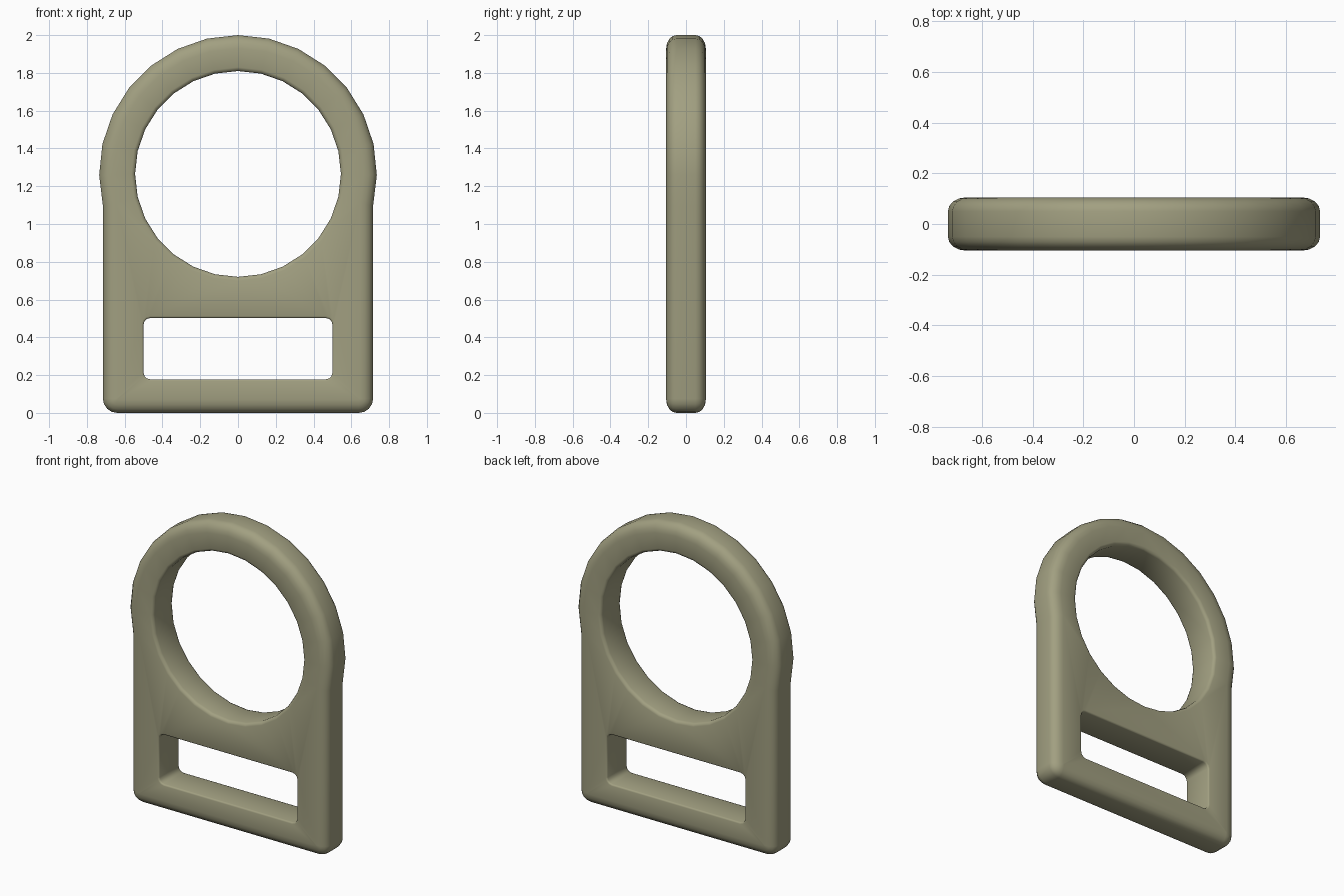
import bpy, bmesh
from math import sin, cos, pi, radians

if "Cube" in bpy.data.objects:
    bpy.data.objects.remove(bpy.data.objects["Cube"])

HALF = 0.105            # half thickness
CZ, R_OUT, R_HOLE = 1.265, 0.735, 0.545
SIDE = 0.715


def arc(cx, cz, r, a0, a1, n):
    return [(cx + r * cos(radians(a0 + (a1 - a0) * i / n)),
             cz + r * sin(radians(a0 + (a1 - a0) * i / n))) for i in range(n + 1)]


# Outlines in the x-z plane; d moves each outline into the material
def outer(d):
    c = 0.075
    return (arc(0, CZ, R_OUT - d, -13.4, 193.4, 16)
            + arc(c - SIDE, c, c - d, 180, 270, 4)
            + arc(SIDE - c, c, c - d, 270, 360, 4))


def hole(d):
    return arc(0, CZ, R_HOLE + d, 90, 450, 28)[:-1]


def slot(d):
    c, x, z0, z1 = 0.035, 0.5, 0.178, 0.502
    pts = []
    for cx, cz, a in ((x - c, z1 - c, 0), (c - x, z1 - c, 90),
                      (c - x, z0 + c, 180), (x - c, z0 + c, 270)):
        pts += arc(cx, cz, c + d, a, a + 90, 3)
    return pts


# Wall section: rounded at both faces, as (inset, y) from front to back
def section(inset, depth, n):
    front = [(inset * (1 - sin(t)), -HALF + depth * (1 - cos(t)))
             for t in (pi / 2 * i / n for i in range(n + 1))]
    return front + [(d, -y) for d, y in reversed(front)]


bm = bmesh.new()
front_edges, back_edges = [], []


def wall(outline, inset, depth, n):
    rings = [[bm.verts.new((x, y, z)) for x, z in outline(d)]
             for d, y in section(inset, depth, n)]
    k = len(rings[0])
    for a, b in zip(rings, rings[1:]):
        for i in range(k):
            j = (i + 1) % k
            bm.faces.new((a[i], a[j], b[j], b[i]))
    for ring, store in ((rings[0], front_edges), (rings[-1], back_edges)):
        store += [bm.edges.get((ring[i], ring[(i + 1) % k])) for i in range(k)]


wall(outer, 0.07, 0.055, 4)
wall(hole, 0.02, 0.02, 2)
wall(slot, 0.01, 0.01, 2)

# Front and back faces with both openings
for edges, ny in ((front_edges, -1), (back_edges, 1)):
    bmesh.ops.triangle_fill(bm, use_beauty=True, use_dissolve=False,
                            edges=edges, normal=(0, ny, 0))
bmesh.ops.recalc_face_normals(bm, faces=bm.faces)

mesh = bpy.data.meshes.new("strap_ring_plate")
bm.to_mesh(mesh)
bm.free()
mat = bpy.data.materials.new("olive")
mat.diffuse_color = (0.36, 0.35, 0.22, 1)
mat.use_nodes = True
mat.node_tree.nodes["Principled BSDF"].inputs["Base Color"].default_value = mat.diffuse_color
mesh.materials.append(mat)
plate = bpy.data.objects.new("strap_ring_plate", mesh)
bpy.context.collection.objects.link(plate)
bpy.context.view_layer.objects.active = plate
plate.select_set(True)
bpy.ops.object.shade_smooth_by_angle(angle=radians(50))
